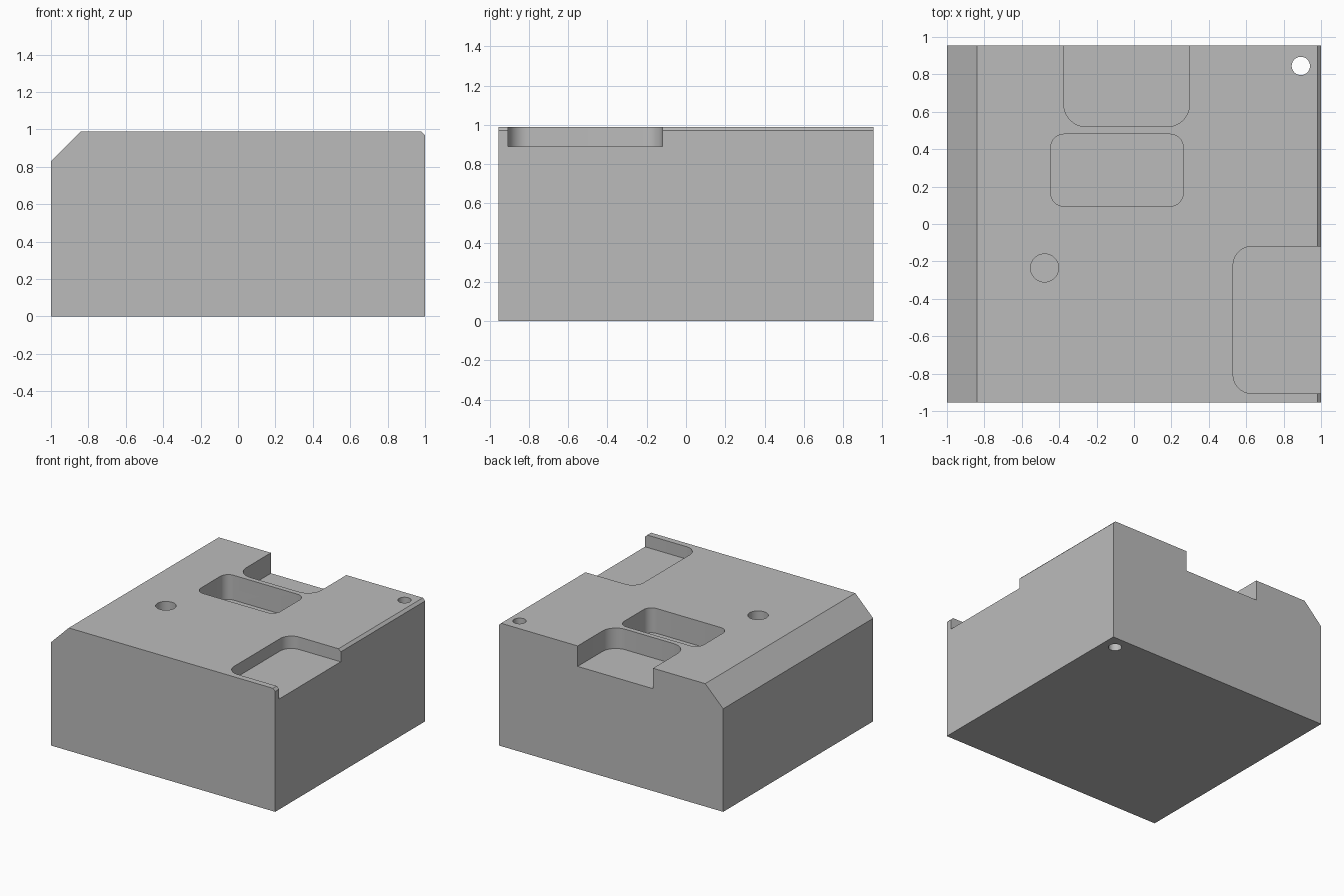
import bpy
import math

if "Cube" in bpy.data.objects:
    bpy.data.objects.remove(bpy.data.objects["Cube"])

HALF_Y, TOP = 0.955, 0.99

# Single plain grey material
grey = bpy.data.materials.new("machined_grey")
grey.use_nodes = True
colour = (0.5, 0.5, 0.5, 1)
grey.diffuse_color = colour
grey.node_tree.nodes["Principled BSDF"].inputs["Base Color"].default_value = colour


def prism(name, outline, offset):
    """Extrude a closed 3D outline along an offset vector."""
    n = len(outline)
    verts = list(outline) + [tuple(a + b for a, b in zip(p, offset)) for p in outline]
    faces = [list(range(n))[::-1], list(range(n, 2 * n))]
    faces += [[i, (i + 1) % n, (i + 1) % n + n, i + n] for i in range(n)]
    mesh = bpy.data.meshes.new(name)
    mesh.from_pydata(verts, [], faces)
    mesh.materials.append(grey)
    obj = bpy.data.objects.new(name, mesh)
    bpy.context.collection.objects.link(obj)
    return obj


def rounded_cutter(name, x0, x1, y0, y1, radius, floor, steps=10):
    """Upright cutter with rounded plan corners, reaching above the top."""
    corners = [(x1 - radius, y1 - radius), (x0 + radius, y1 - radius),
               (x0 + radius, y0 + radius), (x1 - radius, y0 + radius)]
    outline = []
    for quarter, (cx, cy) in enumerate(corners):
        for i in range(steps + 1):
            a = (quarter + i / steps) * math.pi / 2
            outline.append((cx + radius * math.cos(a), cy + radius * math.sin(a), floor))
    return prism(name, outline, (0, 0, TOP + 0.2 - floor))


def round_cutter(name, x, y, radius, floor, sides=40):
    """Upright cylinder cutter for a drilled hole."""
    ring = [(x + radius * math.cos(i * math.tau / sides),
             y + radius * math.sin(i * math.tau / sides), floor) for i in range(sides)]
    return prism(name, ring, (0, 0, TOP + 0.2 - floor))


# Block profile with a wide left chamfer and a narrow right chamfer
profile = [(-1, 0), (1, 0), (1, 0.97), (0.98, TOP), (-0.84, TOP), (-1, 0.83)]
block = prism("block", [(x, -HALF_Y, z) for x, z in profile], (0, 2 * HALF_Y, 0))

# Pockets and drilled holes
cutters = [
    rounded_cutter("side_pocket", 0.53, 1.3, -0.906, -0.12, 0.1, TOP - 0.1),
    rounded_cutter("back_pocket", -0.375, 0.297, 0.52, 1.3, 0.12, TOP - 0.165),
    rounded_cutter("centre_pocket", -0.445, 0.263, 0.095, 0.48, 0.07, TOP - 0.2),
    round_cutter("blind_hole", -0.478, -0.235, 0.075, TOP - 0.3),
    round_cutter("through_hole", 0.892, 0.845, 0.049, -0.2),
]

# Make all outlines face outward, then cut the block
bpy.ops.object.select_all(action="DESELECT")
for obj in [block] + cutters:
    bpy.context.view_layer.objects.active = obj
    obj.select_set(True)
    bpy.ops.object.mode_set(mode="EDIT")
    bpy.ops.mesh.select_all(action="SELECT")
    bpy.ops.mesh.normals_make_consistent(inside=False)
    bpy.ops.object.mode_set(mode="OBJECT")
    obj.select_set(False)

bpy.context.view_layer.objects.active = block
block.select_set(True)
for cutter in cutters:
    cutter.hide_render = True
    mod = block.modifiers.new(cutter.name, "BOOLEAN")
    mod.operation = "DIFFERENCE"
    mod.solver = "EXACT"
    mod.object = cutter
    bpy.ops.object.modifier_apply(modifier=mod.name)
    bpy.data.objects.remove(cutter)

bpy.ops.object.shade_smooth_by_angle(angle=math.radians(30))
